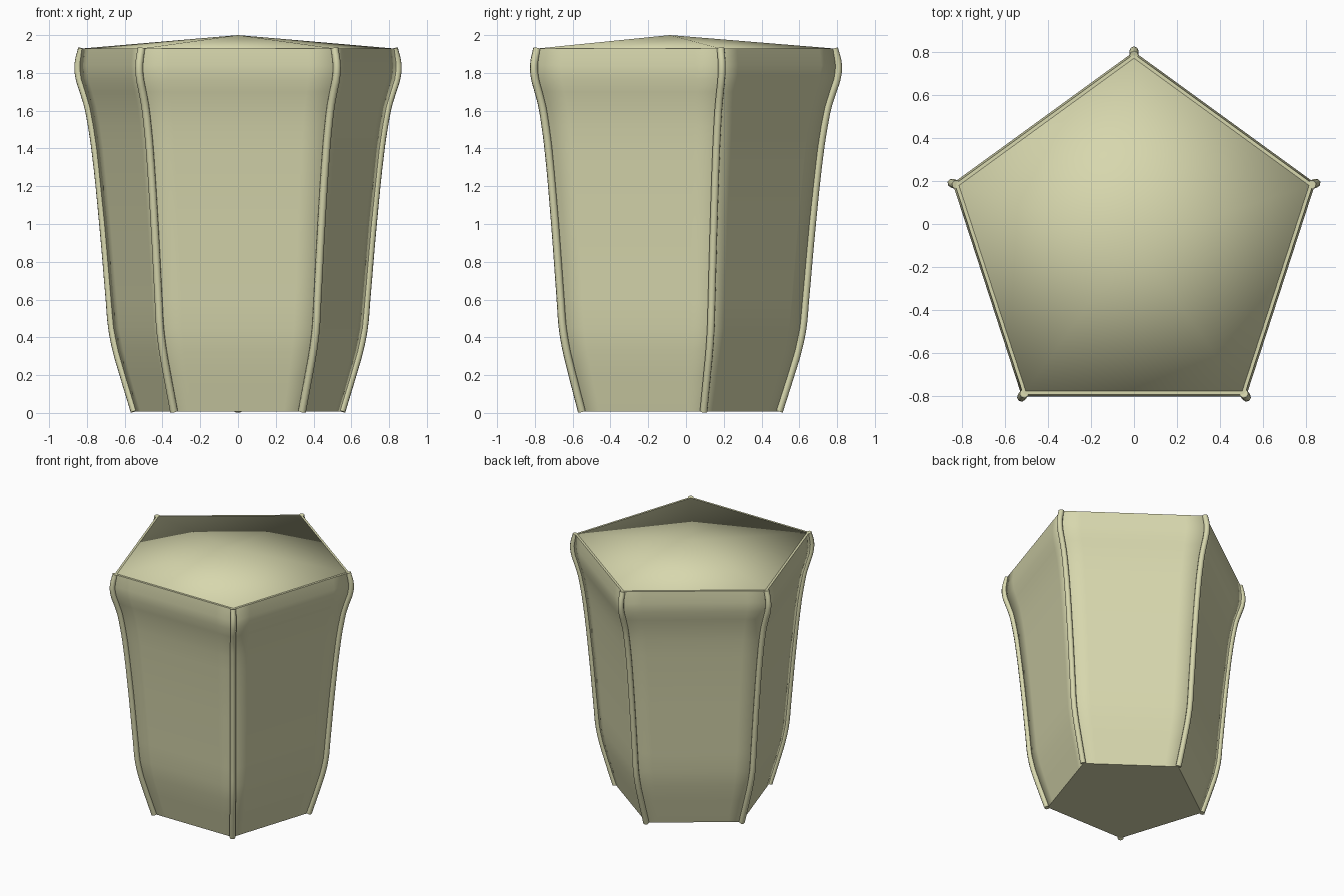
import bpy, bmesh, math

if "Cube" in bpy.data.objects:
    bpy.data.objects.remove(bpy.data.objects["Cube"])

CY = -0.085          # pentagon centre, so the bounding box is centred
SIDES = 5
# (height, corner radius) silhouette shared by wall and corner ribs
PROFILE = [(0.008, 0.574), (0.2, 0.635), (0.33, 0.674), (0.45, 0.699), (0.6, 0.713),
           (1.0, 0.749), (1.4, 0.793), (1.52, 0.812), (1.62, 0.832), (1.7, 0.857),
           (1.77, 0.880), (1.84, 0.887), (1.93, 0.866)]


def corner(i, r, z):
    a = math.pi / 2 + i * 2 * math.pi / SIDES
    return (r * math.cos(a), CY + r * math.sin(a), z)


def ring(bm, r, z, fractions=(0,)):
    verts = []
    for i in range(SIDES):
        a, b = corner(i, r, z), corner(i + 1, r, z)
        for f in fractions:
            verts.append(bm.verts.new([p + (q - p) * f for p, q in zip(a, b)]))
    return verts


def bridge(bm, low, high):
    n = len(low)
    for i in range(n):
        j = (i + 1) % n
        bm.faces.new((low[i], low[j], high[j], high[i]))


def finish(bm, name, mat, angle=None):
    bmesh.ops.recalc_face_normals(bm, faces=bm.faces)
    mesh = bpy.data.meshes.new(name)
    bm.to_mesh(mesh)
    bm.free()
    mesh.materials.append(mat)
    obj = bpy.data.objects.new(name, mesh)
    bpy.context.collection.objects.link(obj)
    bpy.ops.object.select_all(action='DESELECT')
    obj.select_set(True)
    bpy.context.view_layer.objects.active = obj
    if angle:
        bpy.ops.object.shade_smooth_by_angle(angle=math.radians(angle))
    else:
        bpy.ops.object.shade_smooth()
    return obj


cream = bpy.data.materials.new("pale_olive")
cream.diffuse_color = (0.68, 0.68, 0.42, 1)
cream.use_nodes = True
cream.node_tree.nodes["Principled BSDF"].inputs["Base Color"].default_value = cream.diffuse_color

# Five-sided wall with closed base and flat rim; extra columns soften the corners
bm = bmesh.new()
cols = (0, 0.14, 0.86)
rings = [ring(bm, r, z, cols) for z, r in PROFILE[:-1]]
rings.append(ring(bm, 0.876, 1.93, cols))
rings.append(ring(bm, 0.855, 1.93, cols))
for low, high in zip(rings, rings[1:]):
    bridge(bm, low, high)
bm.faces.new(rings[0])
finish(bm, "pentagon_wall", cream, 75)

# Shallow pyramid lid with a short hidden skirt that rounds its shading
bm = bmesh.new()
edge = ring(bm, 0.856, 1.93)
bridge(bm, ring(bm, 0.85, 1.87), edge)
apex = bm.verts.new((0, CY, 2.0))
for i in range(SIDES):
    bm.faces.new((edge[i], edge[(i + 1) % SIDES], apex))
finish(bm, "shallow_lid", cream)

# Round ribs following the silhouette at every corner
for i in range(SIDES):
    curve = bpy.data.curves.new(f"corner_rib_{i + 1}", 'CURVE')
    curve.dimensions = '3D'
    curve.bevel_depth = 0.021
    curve.bevel_resolution = 2
    curve.resolution_u = 4
    curve.use_fill_caps = True
    spline = curve.splines.new('BEZIER')
    spline.bezier_points.add(len(PROFILE) - 1)
    for point, (z, r) in zip(spline.bezier_points, PROFILE):
        point.co = corner(i, r + 0.003, z)
        point.handle_left_type = point.handle_right_type = 'AUTO'
    curve.materials.append(cream)
    rib = bpy.data.objects.new(curve.name, curve)
    bpy.context.collection.objects.link(rib)
    bpy.ops.object.select_all(action='DESELECT')
    rib.select_set(True)
    bpy.context.view_layer.objects.active = rib
    bpy.ops.object.convert(target='MESH')
    bpy.ops.object.shade_smooth_by_angle(angle=math.radians(50))
